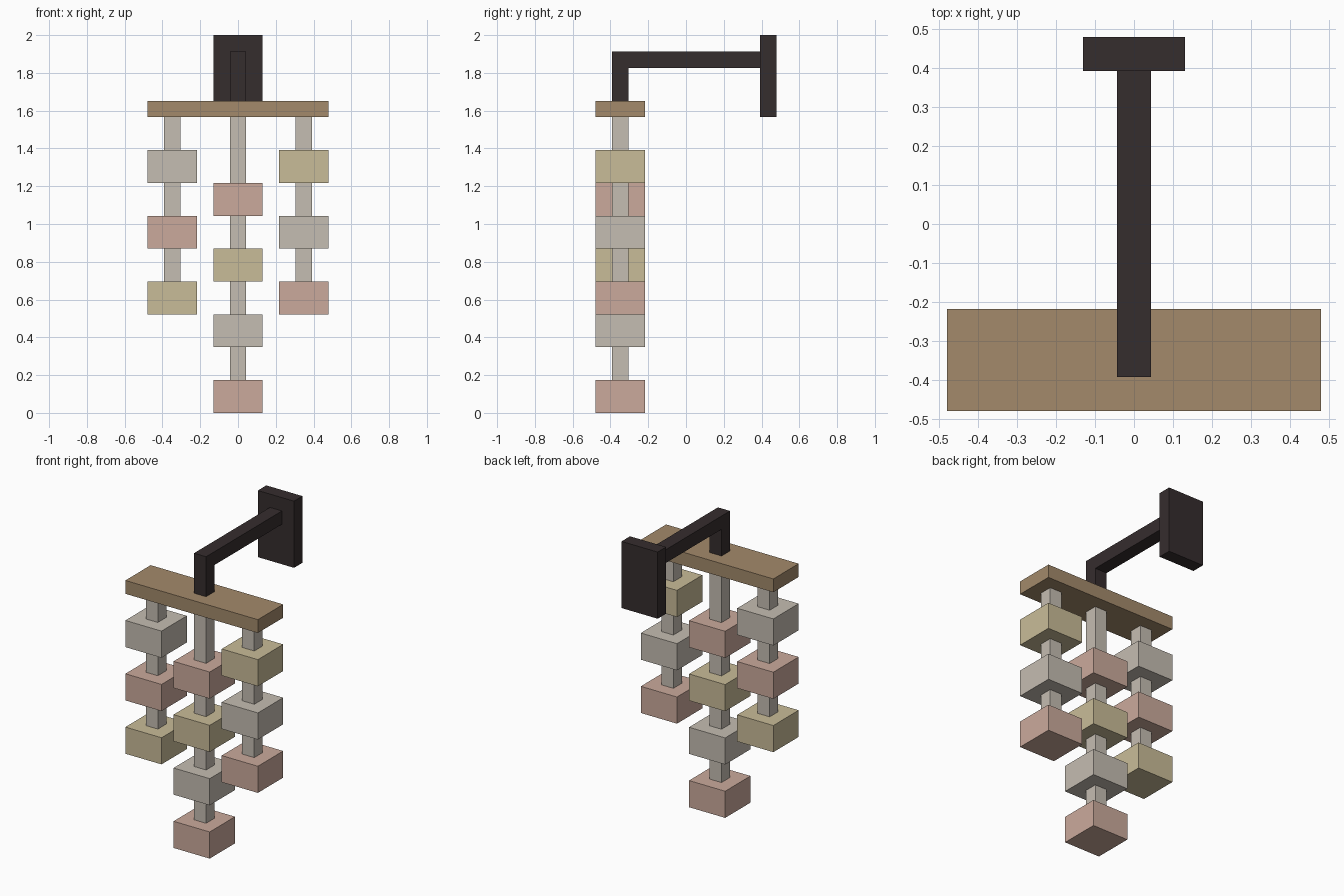
import bpy
import bmesh

cube = bpy.data.objects.get("Cube")
if cube:
    bpy.data.objects.remove(cube, do_unlink=True)

U = 2 / 23  # one module: the whole model is 23 modules tall


def material(name, rgb):
    mat = bpy.data.materials.new(name)
    mat.use_nodes = True
    color = (*rgb, 1)
    mat.diffuse_color = color
    mat.node_tree.nodes["Principled BSDF"].inputs["Base Color"].default_value = color
    return mat


GREY = material("pale grey", (0.558, 0.509, 0.445))
PINK = material("dusty pink", (0.597, 0.402, 0.332))
YELLOW = material("straw yellow", (0.584, 0.503, 0.314))
WOOD = material("tan wood", (0.366, 0.254, 0.147))
DARK = material("dark iron", (0.036, 0.026, 0.027))


def finish(name, bm, mat):
    mesh = bpy.data.meshes.new(name)
    bmesh.ops.recalc_face_normals(bm, faces=bm.faces)
    bm.to_mesh(mesh)
    bm.free()
    mesh.materials.append(mat)
    obj = bpy.data.objects.new(name, mesh)
    bpy.context.collection.objects.link(obj)


def box(name, mat, x, y, width, depth, bottom, top):
    """Box centred on x, y and spanning bottom to top, all in modules."""
    bm = bmesh.new()
    bmesh.ops.create_cube(bm, size=1)
    bmesh.ops.scale(bm, vec=(width * U, depth * U, (top - bottom) * U), verts=bm.verts)
    bmesh.ops.translate(bm, vec=(x * U, y * U, (top + bottom) / 2 * U), verts=bm.verts)
    finish(name, bm, mat)


# Wall plate and hanging crossbar
HANG_Y = -4
PLANK = 18
box("wall_plate", DARK, 0, 5, 3, 1, PLANK, 23)
box("crossbar", WOOD, 0, HANG_Y, 11, 3, PLANK, PLANK + 1)

# Bent bracket arm: L profile in the y-z plane, extruded across x
profile = [(-4.5, 19), (-3.5, 19), (-3.5, 21), (4.5, 21), (4.5, 22), (-4.5, 22)]
bm = bmesh.new()
face = bm.faces.new([bm.verts.new((-U / 2, y * U, z * U)) for y, z in profile])
side = bmesh.ops.extrude_face_region(bm, geom=[face])["geom"]
bmesh.ops.translate(bm, vec=(U, 0, 0),
                    verts=[v for v in side if isinstance(v, bmesh.types.BMVert)])
finish("bracket_arm", bm, DARK)

# Strands of blocks: name, x, underside of the top block, colours downwards
strands = [
    ("right", -4, 14, [GREY, PINK, YELLOW]),
    ("middle", 0, 12, [PINK, YELLOW, GREY, PINK]),
    ("left", 4, 14, [YELLOW, GREY, PINK]),
]
for name, x, bottom, colors in strands:
    cord_top = PLANK
    for i, mat in enumerate(colors, 1):
        box(f"{name}_cord_{i}", GREY, x, HANG_Y, 1, 1, bottom + 2, cord_top)
        box(f"{name}_block_{i}", mat, x, HANG_Y, 3, 3, bottom, bottom + 2)
        cord_top = bottom
        bottom -= 4
